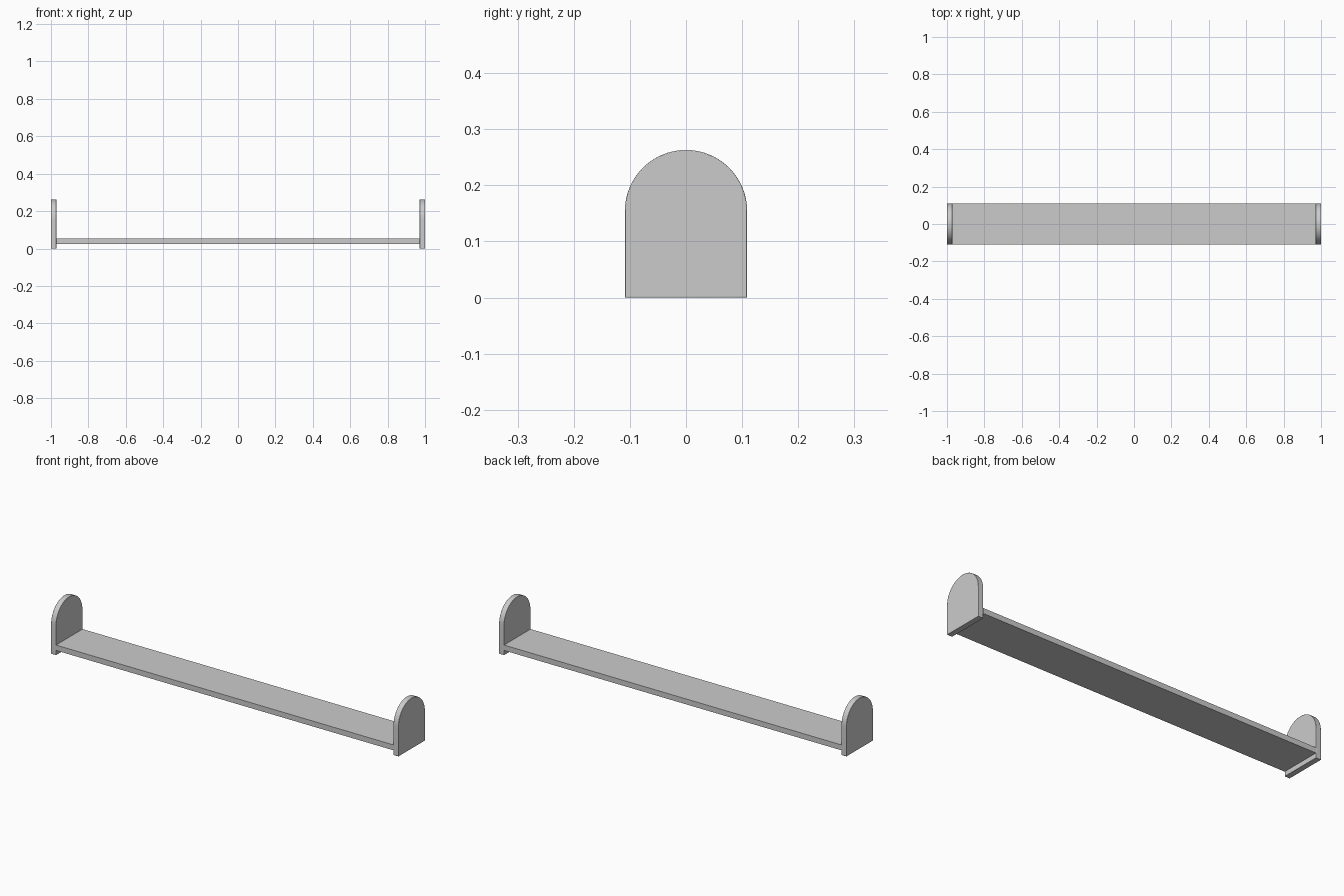
import bpy, bmesh, math

default = bpy.data.objects.get("Cube")
if default:
    bpy.data.objects.remove(default, do_unlink=True)

HALF_WIDTH = 0.109
PANEL = 0.029

grey = bpy.data.materials.new("plain grey")
grey.use_nodes = True
colour = (0.6, 0.6, 0.6, 1)
grey.diffuse_color = colour
grey.node_tree.nodes["Principled BSDF"].inputs["Base Color"].default_value = colour


def extrude_along_x(name, profile, x0, x1, bevel):
    """Solid with a (y, z) outline running from x0 to x1."""
    bm = bmesh.new()
    face = bm.faces.new([bm.verts.new((x0, y, z)) for y, z in profile])
    result = bmesh.ops.extrude_face_region(bm, geom=[face])
    verts = [v for v in result["geom"] if isinstance(v, bmesh.types.BMVert)]
    bmesh.ops.translate(bm, verts=verts, vec=(x1 - x0, 0, 0))
    bmesh.ops.recalc_face_normals(bm, faces=bm.faces)
    mesh = bpy.data.meshes.new(name)
    bm.to_mesh(mesh)
    bm.free()
    mesh.materials.append(grey)
    obj = bpy.data.objects.new(name, mesh)
    bpy.context.collection.objects.link(obj)
    if bevel:
        mod = obj.modifiers.new("soft edges", "BEVEL")
        mod.width = bevel
        mod.segments = 2
        mod.limit_method = "ANGLE"
    bpy.ops.object.select_all(action="DESELECT")
    obj.select_set(True)
    bpy.context.view_layer.objects.active = obj
    bpy.ops.object.shade_smooth_by_angle(angle=math.radians(30))
    return obj


# Arched end panels: square foot, half-round top
SPRING = 0.154
STEPS = 32
arch = [(-HALF_WIDTH, 0), (HALF_WIDTH, 0)]
for i in range(STEPS + 1):
    a = math.pi * i / STEPS
    arch.append((HALF_WIDTH * math.cos(a), SPRING + HALF_WIDTH * math.sin(a)))
for name, side in (("left_end_panel", 1), ("right_end_panel", -1)):
    extrude_along_x(name, arch, side * (1 - PANEL), side, 0.0015)

# Long shelf board held between the panels, just above the ground
board = [(-HALF_WIDTH, 0.025), (HALF_WIDTH, 0.025),
         (HALF_WIDTH, 0.053), (-HALF_WIDTH, 0.053)]
extrude_along_x("shelf_board", board, PANEL - 1, 1 - PANEL, 0)
